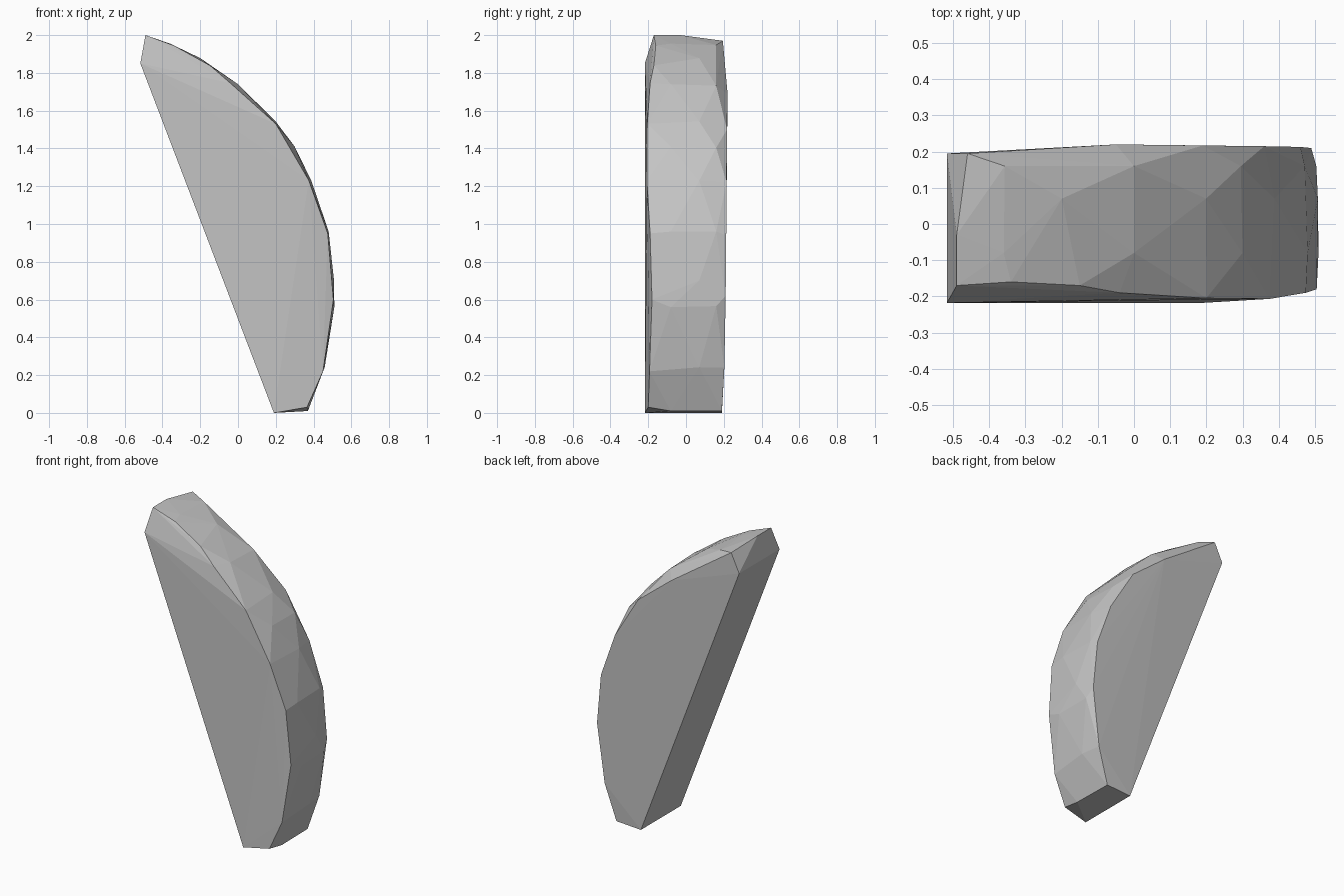
import bpy
import bmesh
from mathutils import Vector

default_cube = bpy.data.objects.get("Cube")
if default_cube:
    bpy.data.objects.remove(default_cube, do_unlink=True)


def make_material(name, value):
    material = bpy.data.materials.new(name)
    material.use_nodes = True
    colour = (value, value, value, 1)
    material.diffuse_color = colour
    material.node_tree.nodes["Principled BSDF"].inputs["Base Color"].default_value = colour
    return material


def make_hull(name, points, material):
    """Wrap a faceted convex stone around the given points."""
    bm = bmesh.new()
    for point in points:
        bm.verts.new(point)
    hull = bmesh.ops.convex_hull(bm, input=bm.verts)
    unused = {e for e in hull["geom_interior"] + hull["geom_unused"]
              if isinstance(e, bmesh.types.BMVert)}
    bmesh.ops.delete(bm, geom=list(unused), context="VERTS")
    bmesh.ops.recalc_face_normals(bm, faces=bm.faces)
    mesh = bpy.data.meshes.new(name)
    bm.to_mesh(mesh)
    bm.free()
    mesh.materials.append(material)
    stone = bpy.data.objects.new(name, mesh)
    bpy.context.collection.objects.link(stone)
    return stone


# Flat cut side, running the full depth from the upper tip to the foot
TIP, FOOT = (-0.517, 1.85), (0.19, 0)
points = [Vector((x, y, z))
          for (x, z), back in ((TIP, 0.195), (FOOT, 0.19))
          for y in (-0.218, back)]

# Curved outer profile (x, z), from the tip down to the foot
ARC = [(-0.49, 2), (-0.36, 1.955), (-0.2, 1.88), (0, 1.74), (0.2, 1.545),
       (0.3, 1.41), (0.39, 1.23), (0.48, 0.96), (0.51, 0.7), (0.51, 0.56),
       (0.46, 0.24), (0.37, 0.01)]
CENTRE = Vector((0, 1))


def ring(y, inset, first=0, step=1):
    """Place part of the outer profile at depth y, drawn in towards the centre."""
    for x, z in ARC[first::step]:
        p = Vector((x, z))
        p += (CENTRE - p).normalized() * inset
        points.append(Vector((p.x, y, p.y)))


# Staggered rings give the curved surface its irregular facets
ring(-0.08, 0, 1, 2)
ring(0.07, 0.002, 2, 2)
ring(0.16, 0.008, 1, 2)

# Front edge of the curved surface, with the chipped upper corner
points += [Vector(p) for p in (
    (-0.49, -0.17, 2), (-0.34, -0.16, 1.945), (-0.15, -0.17, 1.84),
    (-0.04, -0.19, 1.745), (0.2, -0.205, 1.53), (0.375, -0.207, 1.23),
    (0.475, -0.19, 0.95), (0.505, -0.18, 0.6), (0.45, -0.193, 0.22),
    (0.365, -0.2, 0.03), (-0.49, -0.03, 2))]

# Back edge, swelling slightly in the middle
points += [Vector(p) for p in (
    (-0.46, 0.195, 1.97), (-0.05, 0.22, 1.69), (0.19, 0.217, 1.5),
    (0.36, 0.215, 1.22), (0.46, 0.213, 0.94), (0.49, 0.21, 0.62),
    (0.44, 0.203, 0.24), (0.365, 0.19, 0.01))]

make_hull("half_moon_stone", points, make_material("stone grey", 0.55))
